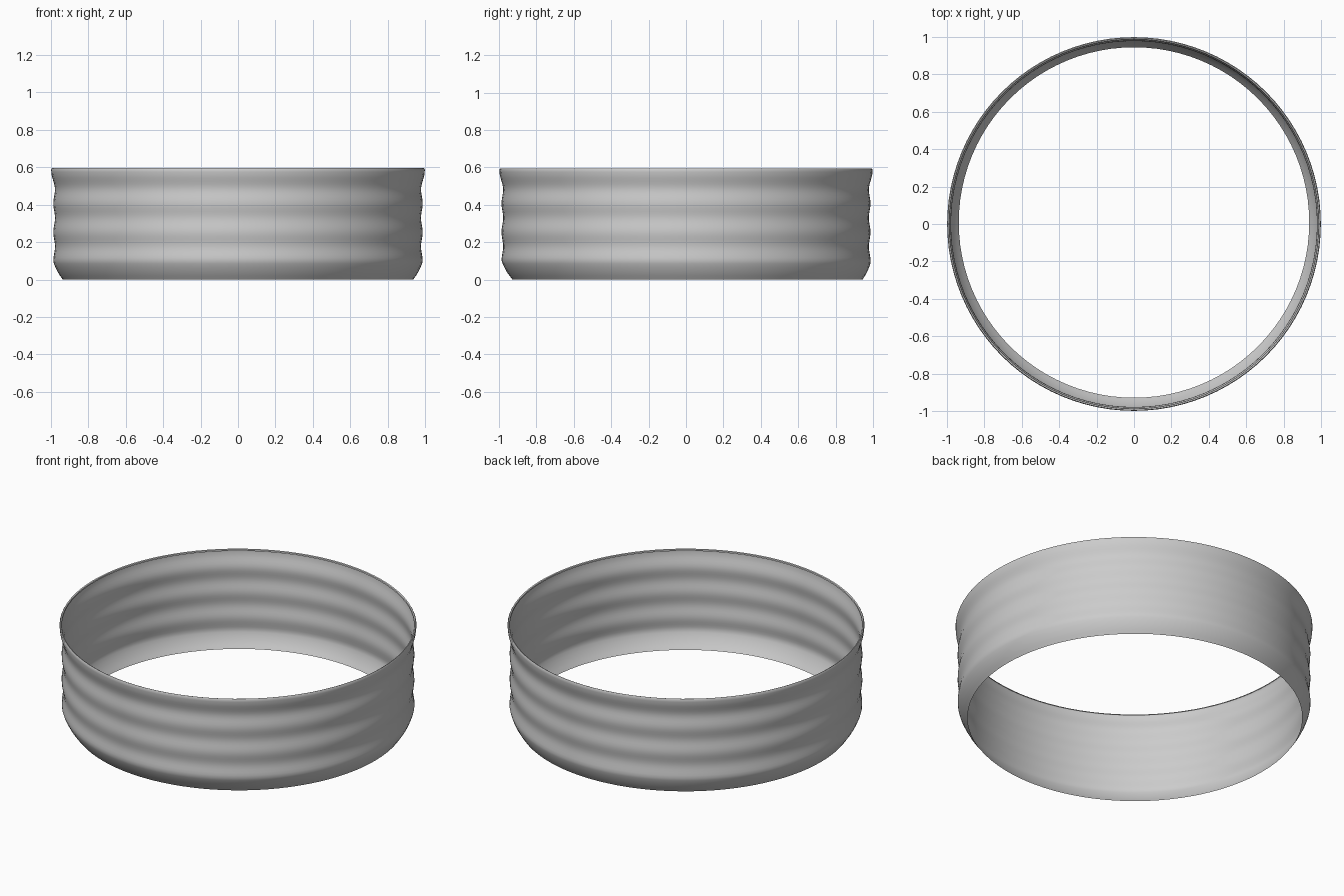
import bpy
import bmesh
import math

cube = bpy.data.objects.get("Cube")
if cube:
    bpy.data.objects.remove(cube, do_unlink=True)

SEGMENTS = 96
HEIGHT = 0.595

# Plain grey shared by the whole band
grey = bpy.data.materials.new("warm_grey")
grey.use_nodes = True
colour = (0.6, 0.6, 0.6, 1)
grey.diffuse_color = colour
grey.node_tree.nodes["Principled BSDF"].inputs["Base Color"].default_value = colour

# Wall profile: curved-in foot, three shallow ribs, flared rim with a small lip
profile = [(0.936, 0), (0.950, 0.02), (0.963, 0.04), (0.975, 0.065), (0.983, 0.085)]
STEPS = 28
for i in range(STEPS + 1):
    t = i / STEPS
    z = 0.10 + 0.46 * t
    rib = 0.0045 * math.cos(2 * math.pi * 3 * t)
    flare = 0.009 * max(0, (t - 0.8) / 0.2) ** 2
    profile.append((0.982 + rib + flare, z))
profile += [(0.997, 0.575), (0.998, 0.588), (0.994, HEIGHT), (0.987, 0.592), (0.985, 0.585)]

# Sweep the profile round the vertical axis; the foot sits slightly towards the back
bm = bmesh.new()
rings = []
for radius, z in profile:
    shift = 0.008 * max(0, 1 - z / 0.12)
    ring = []
    for k in range(SEGMENTS):
        a = 2 * math.pi * k / SEGMENTS
        ring.append(bm.verts.new((radius * math.cos(a), radius * math.sin(a) + shift, z)))
    rings.append(ring)
for low, high in zip(rings, rings[1:]):
    for k in range(SEGMENTS):
        n = (k + 1) % SEGMENTS
        bm.faces.new((low[k], low[n], high[n], high[k]))

mesh = bpy.data.meshes.new("ribbed_band")
bm.to_mesh(mesh)
bm.free()
mesh.materials.append(grey)
band = bpy.data.objects.new("ribbed_band", mesh)
bpy.context.collection.objects.link(band)

# Smooth wall, crisp lip
bpy.context.view_layer.objects.active = band
band.select_set(True)
bpy.ops.object.shade_smooth_by_angle(angle=math.radians(40))
